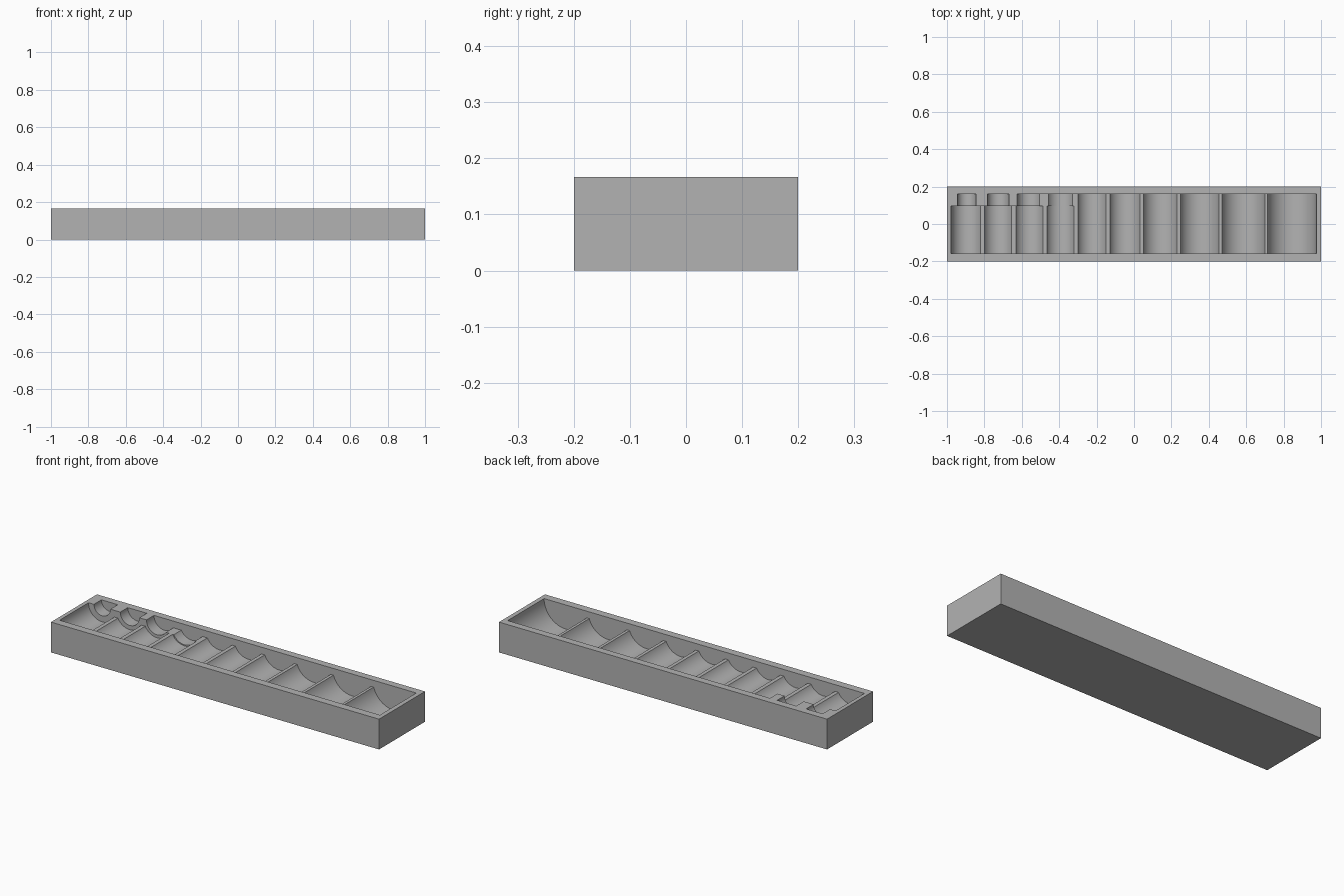
import bpy
import math

default = bpy.data.objects.get("Cube")
if default:
    bpy.data.objects.remove(default, do_unlink=True)

TOP = 0.167          # rim height
POCKET = 0.13        # height of the lowered dividers
FRONT, STEP, BACK = -0.157, 0.095, 0.16
GAP = 0.0039         # space between neighbouring troughs at rim height

grey = bpy.data.materials.new("plain_grey")
grey.use_nodes = True
grey.diffuse_color = (0.45, 0.45, 0.45, 1)
grey.node_tree.nodes["Principled BSDF"].inputs["Base Color"].default_value = (0.45, 0.45, 0.45, 1)


def box(name, x0, x1, y0, y1, z0, z1):
    bpy.ops.mesh.primitive_cube_add(size=1, location=((x0 + x1) / 2, (y0 + y1) / 2, (z0 + z1) / 2))
    ob = bpy.context.object
    ob.name = name
    ob.scale = (x1 - x0, y1 - y0, z1 - z0)
    bpy.ops.object.transform_apply(location=False, rotation=False, scale=True)
    ob.data.materials.append(grey)
    return ob


def trough(name, x, radius, y0, y1):
    bpy.ops.mesh.primitive_cylinder_add(vertices=64, radius=radius, depth=y1 - y0,
                                        location=(x, (y0 + y1) / 2, TOP),
                                        rotation=(math.pi / 2, 0, 0))
    ob = bpy.context.object
    ob.name = name
    ob.data.materials.append(grey)
    return ob


def carve(target, cutter):
    cutter.hide_render = True
    mod = target.modifiers.new("carve", 'BOOLEAN')
    mod.operation = 'DIFFERENCE'
    mod.solver = 'EXACT'
    mod.object = cutter
    bpy.context.view_layer.objects.active = target
    bpy.ops.object.modifier_apply(modifier=mod.name)
    bpy.data.objects.remove(cutter, do_unlink=True)


# Solid tray block
tray = box("storage_tray", -1, 1, -0.2, 0.2, 0, TOP)

# Row of round troughs; the first four narrow towards the back
radii = [0.0833, 0.0814, 0.0814, 0.0814, 0.0836, 0.0881, 0.0973, 0.109, 0.1208, 0.1327]
necks = [0.05, 0.058, 0.065, 0.075]
centres = []
edge = -0.978
for i, r in enumerate(radii):
    x = edge + r
    centres.append(x)
    edge = x + r + GAP
    stepped = i < len(necks)
    carve(tray, trough("trough_cutter", x, r, FRONT, STEP if stepped else BACK))
    if stepped:
        carve(tray, trough("neck_cutter", x, necks[i], 0, BACK))

# Lower the dividers, leaving the first rear blocks at rim height
carve(tray, box("front_divider_cutter", centres[0], centres[3], FRONT, STEP, POCKET, TOP + 0.1))
carve(tray, box("divider_cutter", centres[2], centres[-1], FRONT, BACK, POCKET, TOP + 0.1))

# Smooth troughs with crisp edges
bpy.ops.object.select_all(action='DESELECT')
tray.select_set(True)
bpy.context.view_layer.objects.active = tray
bpy.ops.object.shade_smooth_by_angle(angle=math.radians(25))
